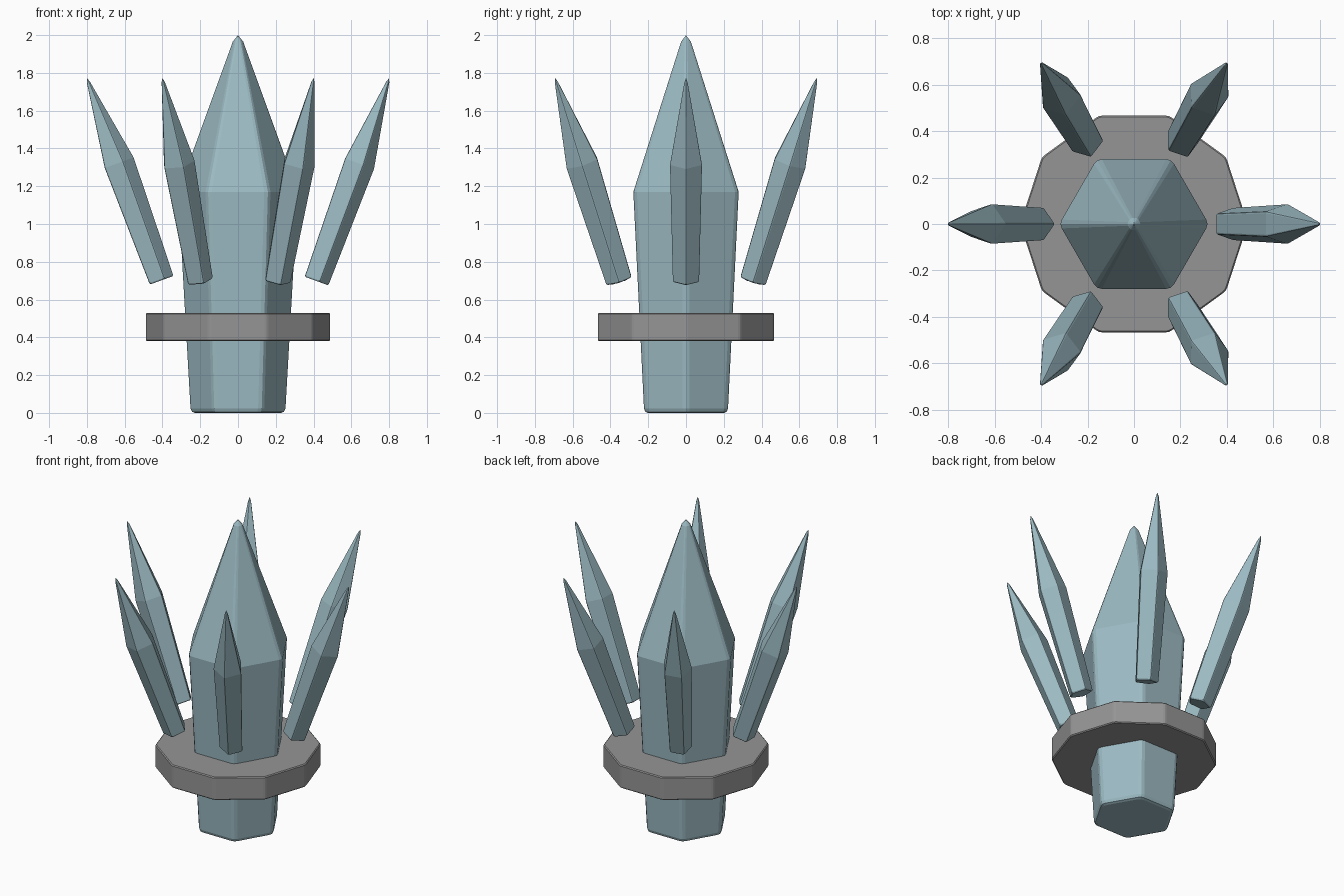
import bpy, bmesh, math
from mathutils import Vector, Matrix

if "Cube" in bpy.data.objects:
    bpy.data.objects.remove(bpy.data.objects["Cube"])


def material(name, rgb):
    m = bpy.data.materials.new(name)
    m.diffuse_color = (*rgb, 1.0)
    m.use_nodes = True
    m.node_tree.nodes["Principled BSDF"].inputs["Base Color"].default_value = m.diffuse_color
    return m


def section(sides, r, w):
    """Regular polygon with a corner at +x and every corner rounded by w."""
    corners = [Vector((r * math.cos(math.tau * i / sides),
                       r * math.sin(math.tau * i / sides), 0)) for i in range(sides)]
    edge = 2 * r * math.sin(math.pi / sides)
    w = min(w, 0.3 * edge)
    pts = []
    for i, c in enumerate(corners):
        a = c + (corners[i - 1] - c).normalized() * w
        b = c + (corners[(i + 1) % sides] - c).normalized() * w
        pts += [a, a * 0.25 + c * 0.5 + b * 0.25, b]
    return pts


def loft(name, sides, rings, bevel, mat, apex=None, matrix=Matrix()):
    """Stack rounded polygons given as (radius, height), closed by a cap or an apex."""
    bm = bmesh.new()
    loops = [[bm.verts.new(p + Vector((0, 0, z))) for p in section(sides, r, bevel)]
             for r, z in rings]
    n = len(loops[0])
    bm.faces.new(loops[0][::-1])
    for lo, hi in zip(loops, loops[1:]):
        for i in range(n):
            j = (i + 1) % n
            bm.faces.new((lo[i], lo[j], hi[j], hi[i]))
    if apex is None:
        bm.faces.new(loops[-1])
    else:
        tip = bm.verts.new((0, 0, apex))
        for i in range(n):
            bm.faces.new((loops[-1][i], loops[-1][(i + 1) % n], tip))
    bmesh.ops.recalc_face_normals(bm, faces=bm.faces[:])
    mesh = bpy.data.meshes.new(name)
    bm.to_mesh(mesh)
    bm.free()
    mesh.materials.append(mat)
    ob = bpy.data.objects.new(name, mesh)
    ob.matrix_world = matrix
    bpy.context.collection.objects.link(ob)
    return ob


crystal_blue = material("crystal blue", (0.33, 0.49, 0.54))
stone_grey = material("stone grey", (0.30, 0.30, 0.30))

# Large hexagonal centre crystal
loft("centre_crystal", 6,
     [(0.233, 0.0), (0.249, 0.006), (0.257, 0.024), (0.322, 1.17), (0.030, 1.965)],
     0.022, crystal_blue, apex=2.0)

# Ten-sided collar around the lower part of the crystal
loft("collar", 10,
     [(0.484, 0.38), (0.490, 0.386), (0.490, 0.524), (0.484, 0.53)],
     0.012, stone_grey)

# Six floating shards leaning outward, all keeping the same heading
for k in range(6):
    a = k * math.pi / 3
    lean_axis = Vector((-math.sin(a), math.cos(a), 0))
    place = (Matrix.Translation((0.41 * math.cos(a), 0.41 * math.sin(a), 0.70))
             @ Matrix.Rotation(math.radians(20), 4, lean_axis))
    loft(f"shard_{k + 1}", 5,
         [(0.069, 0.0), (0.075, 0.007), (0.091, 0.662), (0.010, 1.118)],
         0.007, crystal_blue, apex=1.142, matrix=place)
